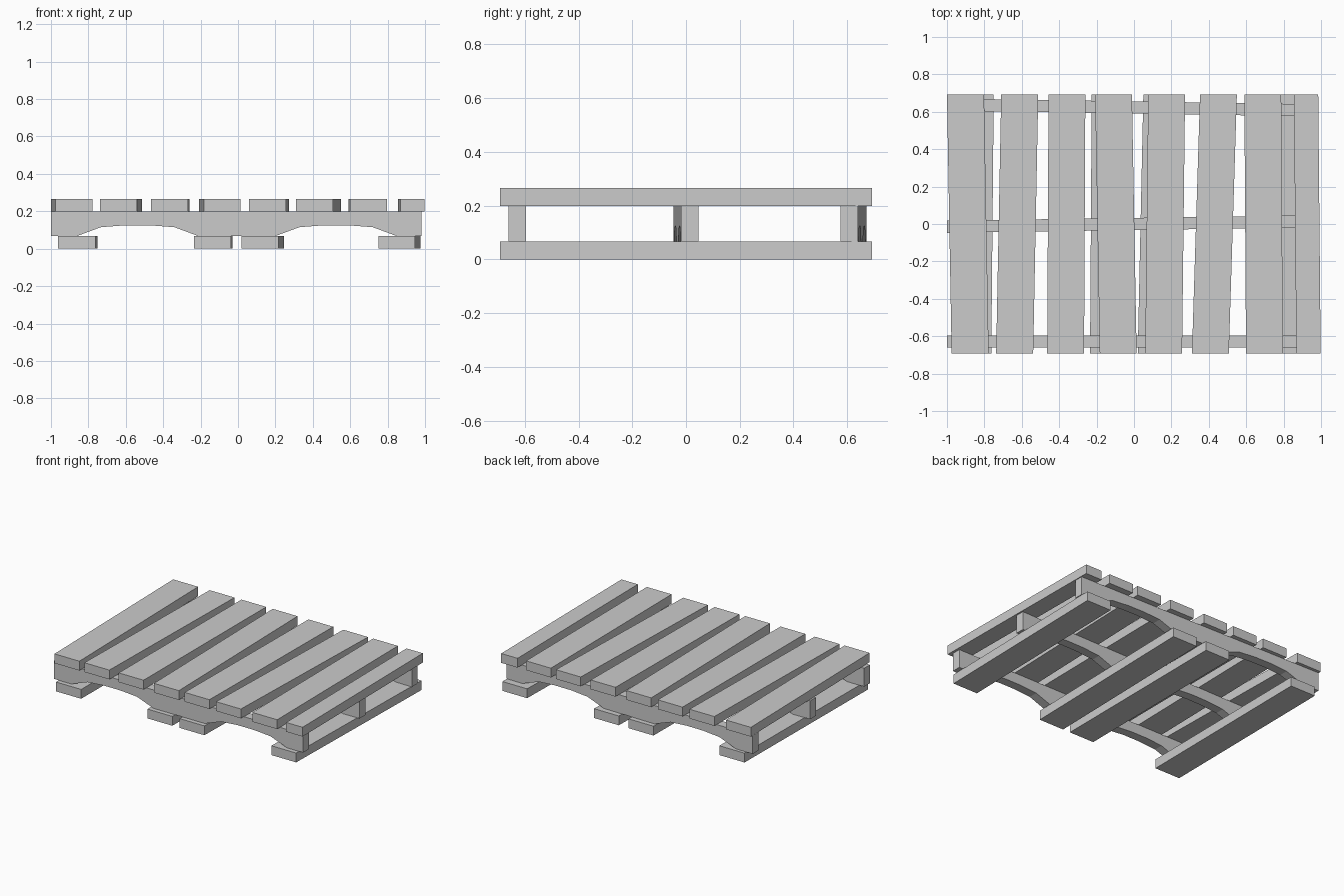
import bpy, bmesh

if "Cube" in bpy.data.objects:
    bpy.data.objects.remove(bpy.data.objects["Cube"])

HALF = 0.692          # half board length along y
BOARD = 0.067         # board thickness
TOP_Z, UNDER_Z = 0.199, 0.0


def prism(name, ring, offset):
    """Extrude a planar outline; offset(v) gives the matching far-side point."""
    bm = bmesh.new()
    a = [bm.verts.new(p) for p in ring]
    b = [bm.verts.new(offset(p)) for p in ring]
    n = len(ring)
    bm.faces.new(a)
    bm.faces.new(b[::-1])
    for i in range(n):
        j = (i + 1) % n
        bm.faces.new((a[j], a[i], b[i], b[j]))
    bmesh.ops.recalc_face_normals(bm, faces=bm.faces)
    me = bpy.data.meshes.new(name)
    bm.to_mesh(me)
    bm.free()
    ob = bpy.data.objects.new(name, me)
    bpy.context.collection.objects.link(ob)
    return ob


def board(name, front, back, width, z):
    """Slightly skewed plank: left edge at x=front (near end) and x=back (far end)."""
    ring = [(front, -HALF, z), (front + width, -HALF, z),
            (back + width, HALF, z), (back, HALF, z)]
    return prism(name, ring, lambda p: (p[0], p[1], p[2] + BOARD))


# Deck boards: left edge at front, left edge at back, width
deck = [(-0.975, -1.0, 0.198), (-0.737, -0.71, 0.198), (-0.464, -0.457, 0.197),
        (-0.183, -0.208, 0.197), (0.06, 0.076, 0.197), (0.31, 0.353, 0.197),
        (0.599, 0.59, 0.197), (0.868, 0.855, 0.13)]
for i, (f, b, w) in enumerate(deck):
    board(f"deck_board_{i + 1}", f, b, w, TOP_Z)

# Bottom boards
under = [(-0.963, -0.95, 0.2), (-0.235, -0.226, 0.197),
         (0.02, 0.05, 0.197), (0.75, 0.779, 0.197)]
for i, (f, b, w) in enumerate(under):
    board(f"bottom_board_{i + 1}", f, b, w, UNDER_Z)

# Stringers with two notched arches on the underside
X0, X1 = -1.0, 0.98
ARCH = [0, 0.048, 0.058, 0.058, 0.048, 0]
profile = [(X0, BOARD)]
for start in (-0.863, 0.198):
    profile += [(start + 0.1305 * k, BOARD + h) for k, h in enumerate(ARCH)]
profile += [(X1, BOARD), (X1, TOP_Z), (X0, TOP_Z)]

# near-side y at left end and at right end
for name, yl, yr in (("front_stringer", -0.66, -0.66),
                     ("middle_stringer", -0.047, -0.018),
                     ("back_stringer", 0.606, 0.575)):
    ring = [(x, yl + (yr - yl) * (x - X0) / (X1 - X0), z) for x, z in profile]
    prism(name, ring, lambda p: (p[0], p[1] + 0.065, p[2]))
